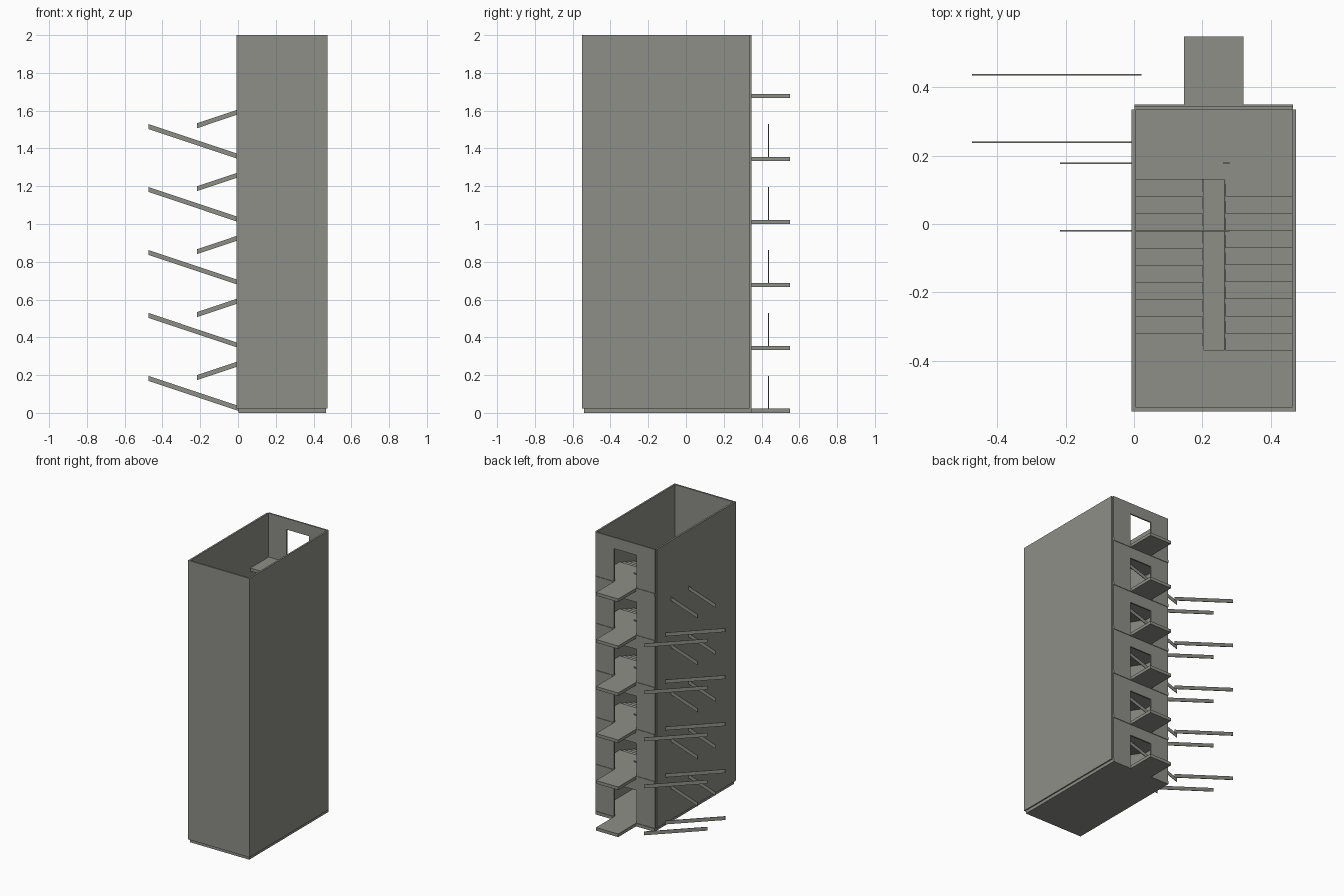
import bpy, bmesh

if "Cube" in bpy.data.objects:
    bpy.data.objects.remove(bpy.data.objects["Cube"])

concrete = bpy.data.materials.new("concrete_grey")
concrete.diffuse_color = (0.27, 0.275, 0.245, 1)
concrete.use_nodes = True
concrete.node_tree.nodes["Principled BSDF"].inputs["Base Color"].default_value = concrete.diffuse_color


def prism(name, profile, axis, lo, hi):
    """Extrude a closed 2D profile along an axis from lo to hi."""
    def place(a, b, c):
        return {"x": (c, a, b), "y": (a, c, b), "z": (a, b, c)}[axis]
    bm = bmesh.new()
    low = [bm.verts.new(place(a, b, lo)) for a, b in profile]
    high = [bm.verts.new(place(a, b, hi)) for a, b in profile]
    n = len(profile)
    bm.faces.new(low)
    bm.faces.new(high[::-1])
    for i in range(n):
        j = (i + 1) % n
        bm.faces.new((low[i], high[i], high[j], low[j]))
    bmesh.ops.recalc_face_normals(bm, faces=bm.faces)
    mesh = bpy.data.meshes.new(name)
    bm.to_mesh(mesh)
    bm.free()
    mesh.materials.append(concrete)
    obj = bpy.data.objects.new(name, mesh)
    bpy.context.collection.objects.link(obj)
    return obj


def rect(a0, a1, b0, b1):
    return [(a0, b0), (a1, b0), (a1, b1), (a0, b1)]


STOREYS = 6
RISE = 2 / STOREYS
SLAB = 0.022
HALF = RISE / 2
X0, X1 = 0.002, 0.466            # slab sides
DOOR0, DOOR1 = 0.147, 0.321      # doorway and porch sides
Y_LAND, Y_MID = 0.131, -0.371    # ends of the flights
Y_IN, Y_WALL, Y_SLAB = 0.336, 0.346, 0.350
STEPS = 10
GOING = (Y_LAND - Y_MID) / STEPS
STEP = HALF / STEPS

# Three-sided outer wall, open at the top
prism("outer_wall", [(-0.007, Y_IN), (-0.007, -0.55), (0.475, -0.55), (0.475, Y_IN),
                     (0.4625, Y_IN), (0.4625, -0.5375), (0.0055, -0.5375), (0.0055, Y_IN)],
      "z", SLAB, 2.0)


def flight(name, x0, x1, z, up_to_front):
    """Sawtooth flight climbing one half storey from height z."""
    start, d = (Y_LAND, -GOING) if up_to_front else (Y_MID, GOING)
    pts = [(start, z)]
    for i in range(STEPS):
        pts.append((start + i * d, z + (i + 1) * STEP))
        pts.append((start + (i + 1) * d, z + (i + 1) * STEP))
    end = start + STEPS * d
    pts += [(end, z + HALF - SLAB), (start, z - SLAB)]
    prism(name, pts, "x", x0, x1)


def string(name, x0, x1, z, up_to_front):
    """Thin sloping strip along the open side of a flight."""
    a, b = (Y_LAND, Y_MID) if up_to_front else (Y_MID, Y_LAND)
    prism(name, [(a, z - SLAB), (b, z + HALF - SLAB), (b, z + HALF), (a, z)], "x", x0, x1)


for k in range(STOREYS):
    z = k * RISE
    top = z + SLAB
    nxt = (k + 1) * RISE
    # Floor slab with porch; the lowest one covers the whole plan
    front = -0.54 if k == 0 else Y_LAND
    prism(f"floor_slab_{k}", [(X0, front), (X1, front), (X1, Y_SLAB), (DOOR1, Y_SLAB),
                              (DOOR1, 0.55), (DOOR0, 0.55), (DOOR0, Y_SLAB), (X0, Y_SLAB)],
          "z", z, top)
    # Back wall with doorway
    door_top = top + 0.232
    prism(f"door_wall_{k}", [(X0, top), (DOOR0, top), (DOOR0, door_top), (DOOR1, door_top),
                             (DOOR1, top), (X1, top), (X1, nxt), (X0, nxt)],
          "y", Y_IN, Y_WALL)
    if k == STOREYS - 1:
        continue
    # Half landing and the two flights
    prism(f"half_landing_{k}", rect(X0, X1, -0.54, Y_MID), "z", top + HALF - SLAB, top + HALF)
    flight(f"lower_flight_{k}", 0.005, 0.2, top, True)
    flight(f"upper_flight_{k}", 0.268, 0.4625, top + HALF, False)
    string(f"lower_string_{k}", 0.2, 0.205, top, True)
    string(f"upper_string_{k}", 0.263, 0.268, top + HALF, False)
    # Sloping rails reaching out through the side wall
    for i, y in enumerate((0.437, 0.240)):
        a, b = z + 0.170, z + 0.004
        prism(f"long_rail_{k}_{i}", [(-0.475, a), (0.022, b), (0.022, b + 0.026), (-0.475, a + 0.026)],
              "y", y - 0.002, y + 0.002)
    for i, y in enumerate((0.178, -0.020)):
        a, b = z + 0.174, z + 0.340
        prism(f"short_rail_{k}_{i}", [(-0.217, a), (0.28, b), (0.28, b + 0.026), (-0.217, a + 0.026)],
              "y", y - 0.002, y + 0.002)
